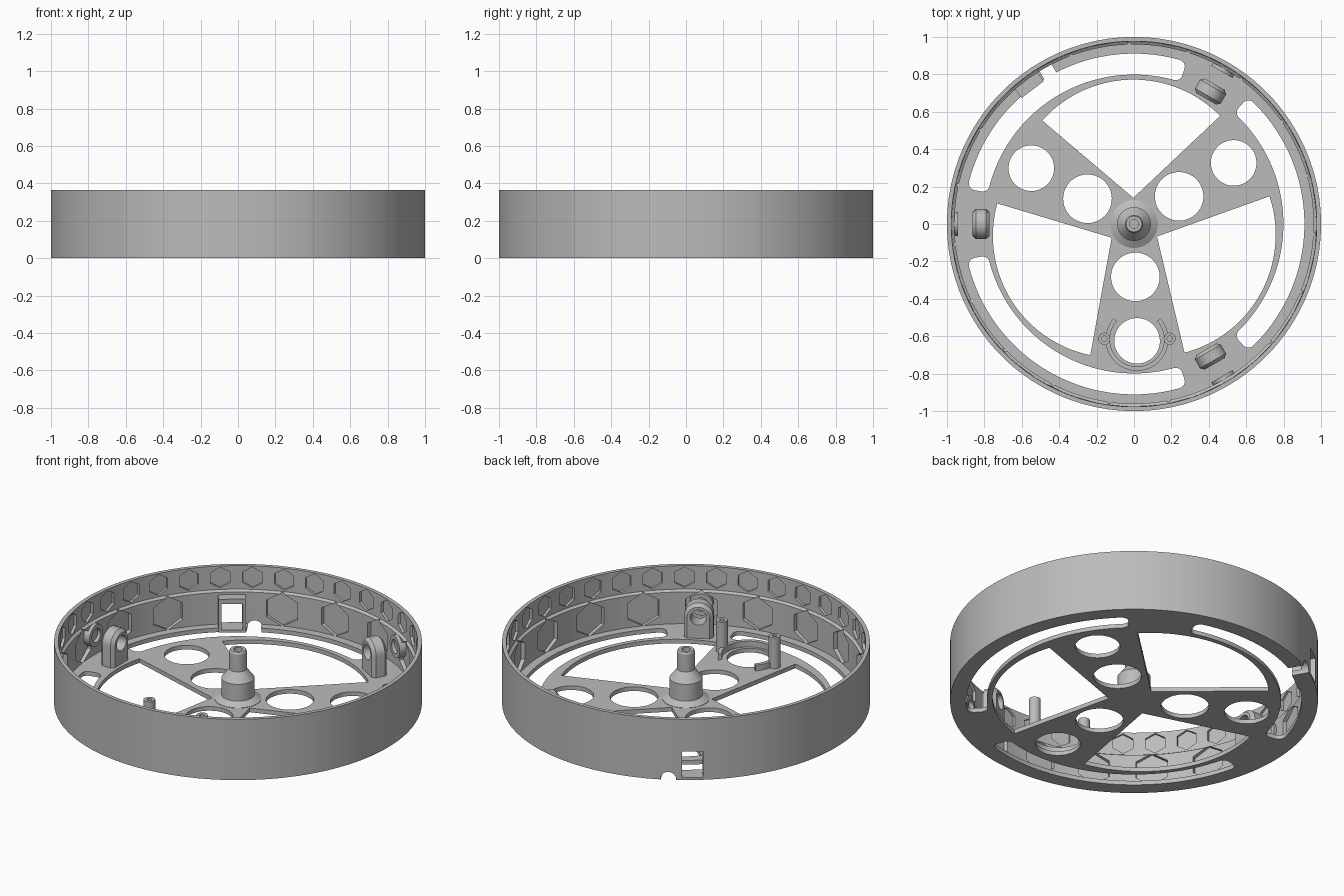
import bpy, bmesh
from math import sin, cos, pi, radians, atan2
from mathutils import Matrix, Vector

if "Cube" in bpy.data.objects:
    bpy.data.objects.remove(bpy.data.objects["Cube"])

grey = bpy.data.materials.new("light grey plastic")
grey.use_nodes = True
grey.diffuse_color = (0.5, 0.5, 0.5, 1)
grey.node_tree.nodes["Principled BSDF"].inputs["Base Color"].default_value = (0.5, 0.5, 0.5, 1)


def finish(bm, name):
    bmesh.ops.recalc_face_normals(bm, faces=bm.faces)
    me = bpy.data.meshes.new(name)
    bm.to_mesh(me)
    bm.free()
    me.materials.append(grey)
    ob = bpy.data.objects.new(name, me)
    bpy.context.collection.objects.link(ob)
    return ob


def prism(bm, pts, z0, z1, mat=Matrix()):
    """Extrude a 2D outline between two local heights."""
    low = [bm.verts.new(mat @ Vector((x, y, z0))) for x, y in pts]
    top = [bm.verts.new(mat @ Vector((x, y, z1))) for x, y in pts]
    bm.faces.new(low[::-1])
    bm.faces.new(top)
    for i in range(len(pts)):
        j = (i + 1) % len(pts)
        bm.faces.new((low[i], low[j], top[j], top[i]))


def lathe(name, profile, steps=64, closed=False):
    bm = bmesh.new()
    vs = [bm.verts.new((r, 0, z)) for r, z in profile]
    pairs = list(zip(vs, vs[1:])) + ([(vs[-1], vs[0])] if closed else [])
    edges = [bm.edges.new(p) for p in pairs]
    bmesh.ops.spin(bm, geom=vs + edges, axis=(0, 0, 1), cent=(0, 0, 0),
                   angle=2 * pi, steps=steps, use_duplicate=False)
    bmesh.ops.remove_doubles(bm, verts=bm.verts, dist=1e-5)
    return finish(bm, name)


def arc(r, a0, a1, n, cx=0, cy=0):
    return [(cx + r * cos(radians(a0 + (a1 - a0) * i / n)),
             cy + r * sin(radians(a0 + (a1 - a0) * i / n))) for i in range(n + 1)]


def circle(r, cx=0, cy=0, n=48):
    return arc(r, 0, 360, n, cx, cy)[:-1]


def radial(deg, z=0.0):
    """Frame with x along the rim, y up and z pointing outwards."""
    c, s = cos(radians(deg)), sin(radians(deg))
    return Matrix(((-s, 0, c, 0), (c, 0, s, 0), (0, 1, 0, z), (0, 0, 0, 1)))


def bake(ob):
    dg = bpy.context.evaluated_depsgraph_get()
    me = bpy.data.meshes.new_from_object(ob.evaluated_get(dg))
    ob.modifiers.clear()
    ob.data = me


def cut(ob, bm):
    tool = finish(bm, "cutter")
    tool.hide_render = True
    mod = ob.modifiers.new("cut", "BOOLEAN")
    mod.operation, mod.solver, mod.object = "DIFFERENCE", "EXACT", tool
    bake(ob)
    bpy.data.objects.remove(tool)


def rect(w, h, cy=0):
    return [(-w / 2, cy - h / 2), (w / 2, cy - h / 2), (w / 2, cy + h / 2), (-w / 2, cy + h / 2)]


FLOOR, TWIST = 0.025, 1.5
WINDOW, NOTCH = 127, 119.5
BRACKETS = (60, 180, 300)

# Outer wall with a small ledge inside
wall = lathe("outer_wall", [(0.96, 0), (1, 0), (1, 0.365), (0.977, 0.365),
                            (0.975, 0.225), (0.96, 0.215)], 180, True)

# Two rows of hexagonal pockets on the inside of the wall
bm = bmesh.new()
for count, start, z, r, inner, outer in ((35, -54.5, 0.296, 0.062, 0.92, 0.989),
                                         (19, -60, 0.123, 0.1, 0.9, 0.98)):
    hexagon = arc(r, 30, 330, 5)
    for i in range(count):
        a = start + i * 360 / count
        if count > 20 or abs(a - WINDOW) > 8:
            prism(bm, hexagon, inner, outer, radial(a, z))
cut(wall, bm)

# Floor plate
bm = bmesh.new()
prism(bm, circle(0.97, n=180), 0, FLOOR)
floor = finish(bm, "floor_plate")

# Spoke openings, round holes and curved slots
corner = 0.037
half_len, half_w = radians(48) * 0.855, 0.056
slot = []
for sx, sy, a in ((1, 1, 0), (-1, 1, 90), (-1, -1, 180), (1, -1, 270)):
    slot += arc(corner, a, a + 90, 6, sx * (half_len - corner), sy * (half_w - corner))
    if a in (0, 180):
        run = half_len - corner
        slot += [(sx * run * (1 - i / 24), sy * half_w) for i in range(1, 48)]
bent = [((0.855 + v) * cos(u / 0.855), (0.855 + v) * sin(u / 0.855)) for u, v in slot]
lean = atan2(0.445, 0.475) * 180 / pi
opening = [(0, 0.14)] + arc(0.652, lean, 180 - lean, 48, 0, 0.12)
bm = bmesh.new()
for k in range(3):
    turn = Matrix.Rotation(radians(120 * k), 4, "Z")
    skew = Matrix.Rotation(radians(120 * k + TWIST), 4, "Z")
    prism(bm, bent, -0.1, 0.1, turn)
    prism(bm, opening, -0.1, 0.1, skew)
    prism(bm, circle(0.13, 0, -0.283), -0.1, 0.1, skew)
    prism(bm, circle(0.122, 0, -0.625), -0.1, 0.1, skew)
cut(floor, bm)

# Window frame on the inside of the wall
bm = bmesh.new()
prism(bm, rect(0.15, 0.2, 0.1), 0.9, 0.965, radial(WINDOW))
frame = finish(bm, "window_frame")

# Window opening and cable notch
for ob in (wall, floor, frame):
    bm = bmesh.new()
    prism(bm, rect(0.115, 0.155, 0.093), 0.85, 1.1, radial(WINDOW))
    if ob != frame:
        prism(bm, circle(0.042, 0, 0.005, 24), 0.85, 1.1, radial(NOTCH))
    cut(ob, bm)

# Centre hub with hollow pin
lathe("centre_hub", [(0, 0.01), (0.128, 0.01), (0.128, 0.027), (0.09, 0.05), (0.09, 0.15),
                     (0.048, 0.205), (0.048, 0.31), (0.042, 0.32), (0.024, 0.32),
                     (0.024, 0.25), (0, 0.25)])

# Arched brackets with a matching ring on the wall
for i, a in enumerate(BRACKETS):
    bm = bmesh.new()
    prism(bm, [(-0.08, 0.005), (0.08, 0.005)] + arc(0.08, 0, 180, 24, 0, 0.15),
          0.773, 0.863, radial(a))
    bracket = finish(bm, f"bracket_{i + 1}")
    bev = bracket.modifiers.new("bevel", "BEVEL")
    bev.width, bev.segments, bev.limit_method, bev.angle_limit = 0.018, 1, "ANGLE", 1
    bake(bracket)
    bm = bmesh.new()
    prism(bm, circle(0.045, 0, 0.15, 32), 0.7, 0.9, radial(a))
    cut(bracket, bm)
    bm = bmesh.new()
    prism(bm, circle(0.065, 0, 0.15, 32), 0.94, 0.985, radial(a))
    ring = finish(bm, f"wall_ring_{i + 1}")
    bm = bmesh.new()
    prism(bm, circle(0.04, 0, 0.15, 32), 0.9, 0.97, radial(a))
    cut(ring, bm)

# Curved holder around the front hole, with two screw posts
cx, cy = 0.016, -0.617
bm = bmesh.new()
prism(bm, arc(0.168, 138, 402, 48, cx, cy) + arc(0.145, 402, 138, 48, cx, cy), 0.01, 0.06)
finish(bm, "curved_holder")
for side, name in ((-1, "right_post"), (1, "left_post")):
    post = lathe(name, [(0, 0.01), (0.032, 0.01), (0.032, 0.21), (0.014, 0.21),
                        (0.014, 0.13), (0, 0.13)], 32)
    post.location = (cx + side * 0.175, cy + 0.004, 0)

# Smooth the round surfaces, keep edges crisp
for ob in bpy.context.scene.objects:
    ob.select_set(ob.type == "MESH")
bpy.context.view_layer.objects.active = wall
bpy.ops.object.shade_smooth_by_angle(angle=radians(25))
